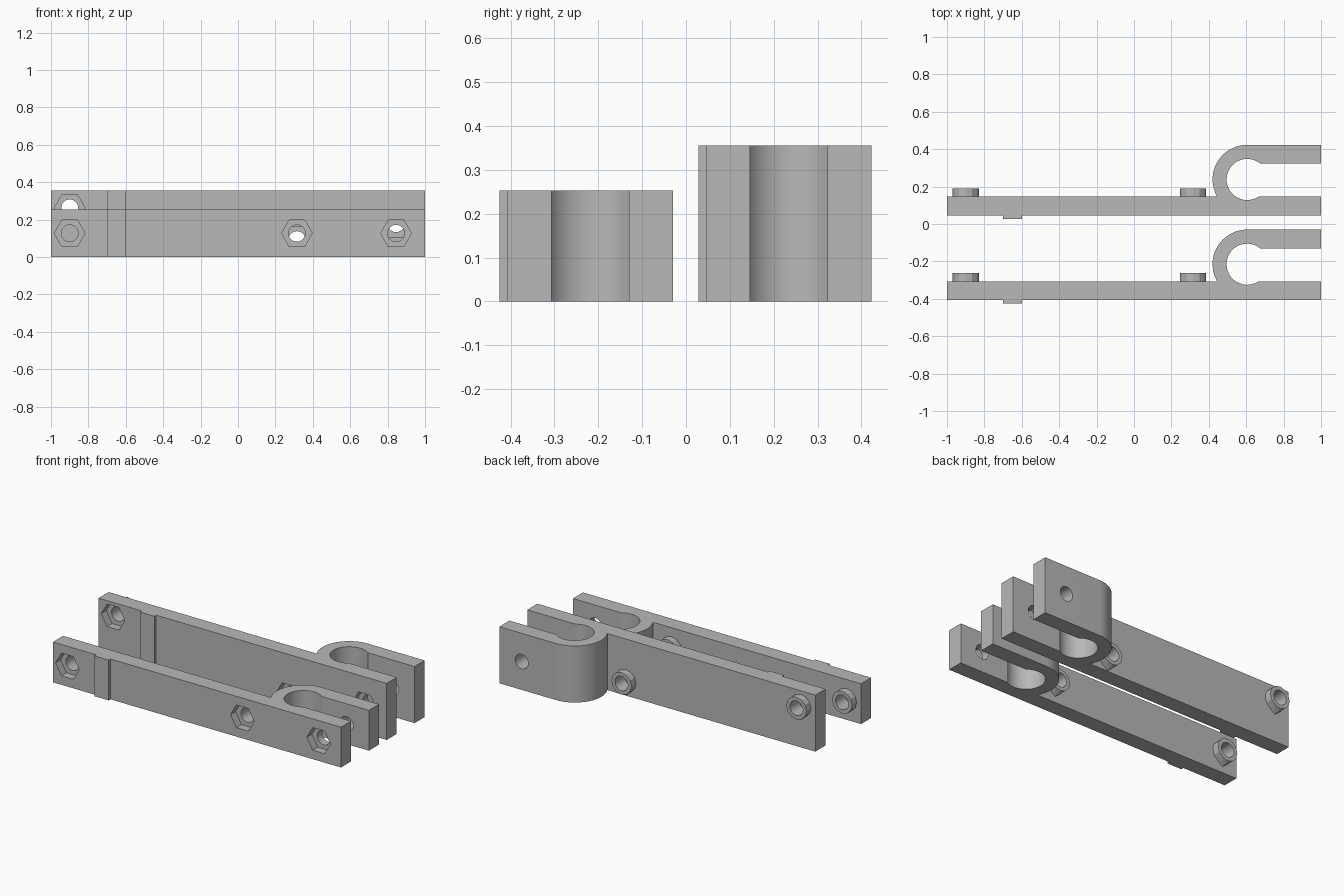
import bpy, bmesh
from math import sin, cos, pi, radians, atan2, sqrt
from mathutils import Vector

if "Cube" in bpy.data.objects:
    bpy.data.objects.remove(bpy.data.objects["Cube"])

grey = bpy.data.materials.new("plain grey")
grey.diffuse_color = (0.48, 0.48, 0.48, 1)
grey.use_nodes = True
grey.node_tree.nodes["Principled BSDF"].inputs["Base Color"].default_value = grey.diffuse_color

THICK = 0.10                    # bar thickness
RING_X, RING_Y = 0.605, 0.192   # ring centre, measured from the bar's front face
R_OUT, R_IN = 0.185, 0.11
ARM_IN, ARM_OUT = 0.277, 0.377  # arm faces, measured from the bar's front face
BOSS_H = 0.045


def make_object(name, bm):
    bmesh.ops.recalc_face_normals(bm, faces=bm.faces)
    me = bpy.data.meshes.new(name)
    bm.to_mesh(me)
    bm.free()
    ob = bpy.data.objects.new(name, me)
    me.materials.append(grey)
    bpy.context.collection.objects.link(ob)
    return ob


def arc(r, a0, a1, n):
    return [(RING_X + r * cos(a0 + (a1 - a0) * i / n),
             RING_Y + r * sin(a0 + (a1 - a0) * i / n)) for i in range(n + 1)]


def prism_y(name, x, z, r, sides, y0, y1, turn=0.0):
    """Regular prism lying along y."""
    bm = bmesh.new()
    ring = [(x + r * cos(turn + 2 * pi * i / sides), z + r * sin(turn + 2 * pi * i / sides))
            for i in range(sides)]
    face = bm.faces.new([bm.verts.new((px, y0, pz)) for px, pz in ring])
    ext = bmesh.ops.extrude_face_region(bm, geom=[face])
    bmesh.ops.translate(bm, vec=(0, y1 - y0, 0),
                        verts=[v for v in ext["geom"] if isinstance(v, bmesh.types.BMVert)])
    return make_object(name, bm)


def clamp_body(name, y, height):
    """Bar with front pad and U-shaped clamp, one extruded outline."""
    lo, hi = THICK - RING_Y, ARM_IN - RING_Y
    a_lo = atan2(lo, sqrt(R_IN ** 2 - lo ** 2))
    a_hi = atan2(hi, sqrt(R_IN ** 2 - hi ** 2)) - 2 * pi
    a_end = pi + atan2(-lo, sqrt(R_OUT ** 2 - lo ** 2))
    pts = [(-1, 0), (-0.70, 0), (-0.70, -0.018), (-0.60, -0.018), (-0.60, 0), (1, 0), (1, THICK)]
    pts += arc(R_IN, a_lo, a_hi, 36)
    pts += [(1, ARM_IN), (1, ARM_OUT)]
    pts += arc(R_OUT, pi / 2, a_end, 24)
    pts += [(-1, THICK)]
    bm = bmesh.new()
    face = bm.faces.new([bm.verts.new((px, py + y, 0)) for px, py in pts])
    ext = bmesh.ops.extrude_face_region(bm, geom=[face])
    bmesh.ops.translate(bm, vec=(0, 0, height),
                        verts=[v for v in ext["geom"] if isinstance(v, bmesh.types.BMVert)])
    return make_object(name, bm)


def boss(name, x, z, y):
    """Round collar with a sloped supporting tip below its base."""
    bm = bmesh.new()
    for yy in (y - 0.005, y + BOSS_H):
        for i in range(12):
            a = 2 * pi * i / 12
            bm.verts.new((x + 0.07 * cos(a), yy, z + 0.07 * sin(a)))
    bm.verts.new((x, y - 0.005, z - 0.09))
    res = bmesh.ops.convex_hull(bm, input=bm.verts)
    bmesh.ops.dissolve_limit(bm, angle_limit=radians(1), verts=bm.verts, edges=bm.edges)
    return make_object(name, bm)


def cut(ob, cutters):
    bpy.context.view_layer.objects.active = ob
    for c in cutters:
        mod = ob.modifiers.new("cut", 'BOOLEAN')
        mod.operation, mod.solver, mod.object = 'DIFFERENCE', 'EXACT', c
        bpy.ops.object.modifier_apply(modifier=mod.name)


def bracket(side, y, height, holes):
    body = clamp_body(side + "_clamp_bar", y, height)
    for i, (x, z, has_boss) in enumerate(holes):
        drill = prism_y("drill", x, z, 0.045, 32, y - 0.1, y + 0.5)
        pocket = prism_y("nut_cutter", x, z, 0.082, 6, y - 0.05, y + 0.05)
        cut(body, [pocket, drill])
        if has_boss:
            cut(boss(f"{side}_bolt_collar_{i + 1}", x, z, y + THICK), [drill])
        for c in (drill, pocket):
            bpy.data.objects.remove(c)


# Front bracket (short) and back bracket (tall)
bracket("front", -0.407, 0.253, [(-0.9, 0.127, True), (0.315, 0.127, True), (0.845, 0.127, False)])
bracket("back", 0.046, 0.355, [(-0.9, 0.263, True), (0.315, 0.093, True), (0.845, 0.178, False)])

# Smooth the curved walls, keep edges crisp
for ob in bpy.context.scene.objects:
    ob.select_set(True)
    bpy.context.view_layer.objects.active = ob
bpy.ops.object.shade_smooth_by_angle(angle=radians(25))
